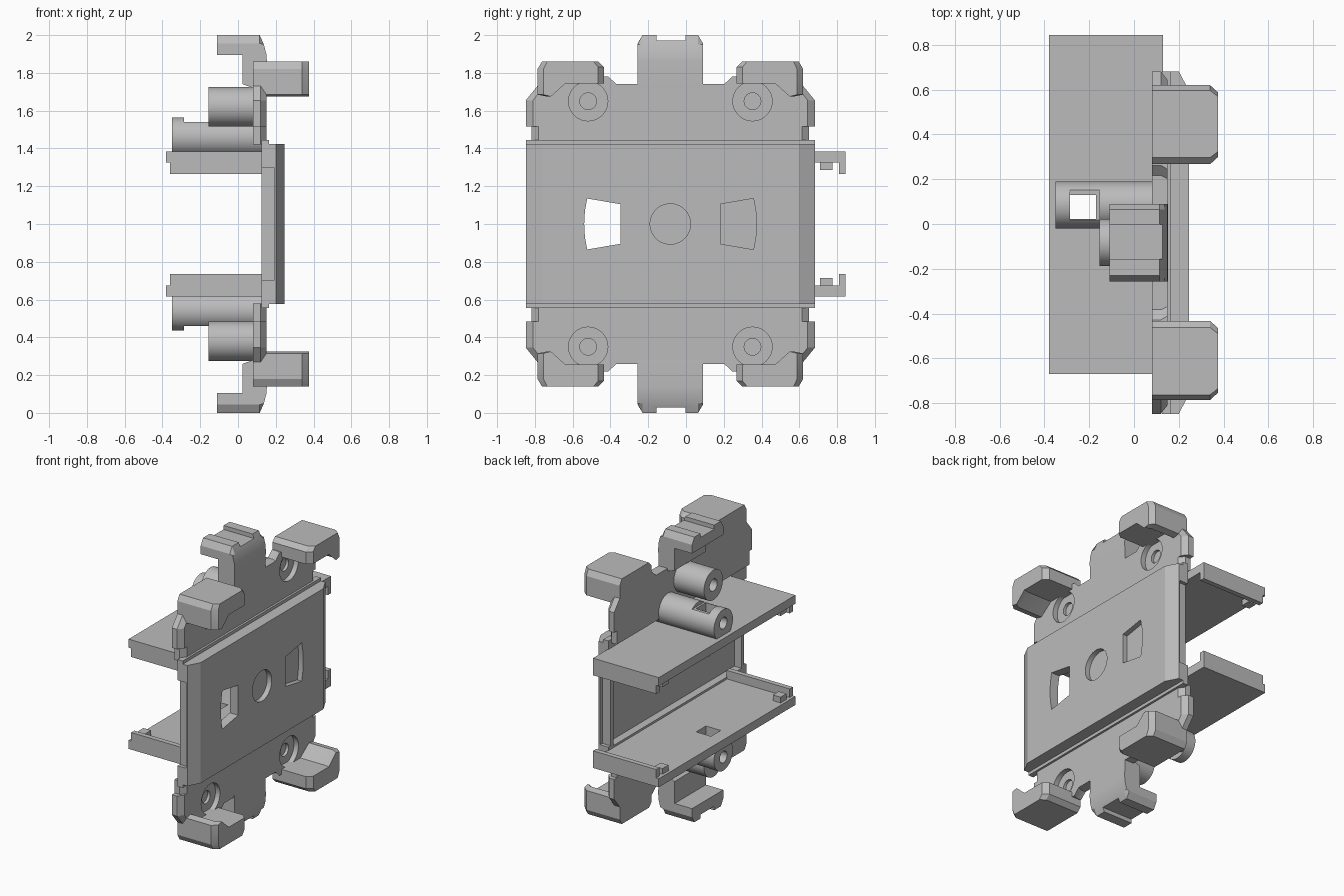
import bpy, bmesh, math
from mathutils import Vector

cube = bpy.data.objects.get("Cube")
if cube:
    bpy.data.objects.remove(cube, do_unlink=True)

grey = bpy.data.materials.new("plain_grey")
grey.use_nodes = True
GREY = (0.5, 0.5, 0.5, 1)
grey.diffuse_color = GREY
grey.node_tree.nodes["Principled BSDF"].inputs["Base Color"].default_value = GREY

CENTRE = Vector((0, -0.083, 1.0))   # the bracket is symmetric about this point
AXES = {"x": lambda t, a, b: (t, a, b),     # section (y, z) along x
        "y": lambda t, a, b: (a, t, b),     # section (x, z) along y
        "z": lambda t, a, b: (b, a, t)}     # section (y, x) along z


def loft(name, axis, layers, flip_y=1, flip_z=1):
    """Join matching sections [(position, points), ...] into a closed solid."""
    bm = bmesh.new()
    rings = []
    for t, pts in layers:
        ring = []
        for a, b in pts:
            x, y, z = AXES[axis](t, a, b)
            ring.append(bm.verts.new((x, y * flip_y, z * flip_z)))
        rings.append(ring)
    n = len(rings[0])
    for lo, hi in zip(rings, rings[1:]):
        for i in range(n):
            j = (i + 1) % n
            bm.faces.new((lo[i], lo[j], hi[j], hi[i]))
    bm.faces.new(rings[0])
    bm.faces.new(rings[-1])
    bmesh.ops.recalc_face_normals(bm, faces=bm.faces)
    me = bpy.data.meshes.new(name)
    bm.to_mesh(me)
    bm.free()
    me.materials.append(grey)
    ob = bpy.data.objects.new(name, me)
    ob.location = CENTRE
    bpy.context.collection.objects.link(ob)
    return ob


def box(name, x, y, z, flip_y=1, flip_z=1):
    pts = [(y[0], z[0]), (y[1], z[0]), (y[1], z[1]), (y[0], z[1])]
    return loft(name, "x", [(x[0], pts), (x[1], pts)], flip_y, flip_z)


def rod(name, x, y, z, r, flip_z=1, sides=40):
    turn = [2 * math.pi * i / sides for i in range(sides)]
    pts = [(y + r * math.cos(t), z + r * math.sin(t)) for t in turn]
    return loft(name, "x", [(x[0], pts), (x[1], pts)], 1, flip_z)


def cut(targets, cutter):
    cutter.hide_render = True
    for ob in targets:
        mod = ob.modifiers.new("cut", "BOOLEAN")
        mod.operation = "DIFFERENCE"
        mod.solver = "EXACT"
        mod.object = cutter
        bpy.context.view_layer.objects.active = ob
        bpy.ops.object.modifier_apply(modifier=mod.name)
    bpy.data.objects.remove(cutter, do_unlink=True)


def mirrored(half):
    return half + [(-a, b) for a, b in reversed(half)]


parts = []

# Rear wall and raised face panel with sloped ends
wall = box("rear_wall", (0.125, 0.165), (-0.765, 0.765), (-0.445, 0.445))
section = mirrored([(0.765, 0.16), (0.765, 0.2), (0.68, 0.245)])
panel = loft("face_panel", "z", [(-0.423, section), (0.423, section)])
body = [wall, panel]
cut(body, box("inner_recess", (0.1, 0.18), (-0.71, 0.71), (-0.31, 0.31)))
for s in (-1, 1):
    cut(body, box("end_recess", (0.1, 0.19), (0.74, 0.8), (-0.3, 0.3), s))

# Openings in the face: open window, blind window, round dimple
window = [(0.265, -0.105), (0.265, 0.105), (0.44, 0.135), (0.452, 0.07),
          (0.456, 0), (0.452, -0.07), (0.44, -0.135)]
cut(body, loft("open_window", "x", [(0.1, window), (0.3, window)], -1))
cut([panel], loft("blind_window", "x", [(0.21, window), (0.3, window)]))
cut([panel], rod("dimple", (0.21, 0.3), 0, 0, 0.107))
parts += body

wing_outline = mirrored([(0.735, 0.42), (0.735, 0.515), (0.765, 0.515), (0.765, 0.655),
                         (0.70, 0.735), (0.70, 0.78), (0.345, 0.78), (0.30, 0.74)])
wing_inset = [(a * 0.95, b) for a, b in wing_outline]
foot_outline = [(0.35, 0.745), (0.35, 0.83), (0.38, 0.86), (0.68, 0.86), (0.703, 0.82),
                (0.703, 0.685), (0.655, 0.675), (0.56, 0.745)]
foot_inset = [(0.527 + (a - 0.527) * 0.82, b) for a, b in foot_outline]
clip_outline = [(-0.11, 1.0), (-0.11, 0.895), (0.025, 0.895), (0.025, 0.74), (0.08, 0.72),
                (0.15, 0.72), (0.153, 0.86), (0.15, 0.9), (0.137, 0.95), (0.115, 1.0)]
clip_end = [(a, min(b, 0.955 + 0.0001 * i)) for i, (a, b) in enumerate(clip_outline)]

for s, side in ((1, "upper"), (-1, "lower")):
    # Wing plate with blind screw recesses
    wing = loft(side + "_wing", "x", [(0.08, wing_outline), (0.12, wing_outline),
                                      (0.15, wing_inset)], 1, s)
    for y in (-0.435, 0.435):
        cut([wing], rod("screw_seat", (0.115, 0.3), y, 0.65, 0.104, s))
        cut([wing], rod("screw_bore", (0.095, 0.3), y, 0.65, 0.044, s))
    parts.append(wing)

    # Corner feet
    for m, end in ((-1, "front"), (1, "back")):
        parts.append(loft(f"{side}_{end}_foot", "x", [(0.08, foot_outline),
                          (0.34, foot_outline), (0.375, foot_inset)], m, s))

    # Hooked clip with a shallow groove
    clip = loft(side + "_clip", "y", [(-0.173, clip_end), (-0.147, clip_outline),
                                      (0.147, clip_outline), (0.173, clip_end)], 1, s)
    cut([clip], box("clip_groove", (-0.2, 0.3), (-0.073, 0.08), (0.972, 1.1), 1, s))
    parts.append(clip)

    # Shelf with end rims and small tabs
    shelf = box(side + "_shelf", (-0.38, 0.13), (-0.587, 0.928), (0.325, 0.385), 1, s)
    parts.append(shelf)
    for y0, y1, t0, t1, end in ((-0.587, -0.552, -0.517, -0.452, "front"),
                                (0.893, 0.928, 0.793, 0.858, "back")):
        parts.append(box(f"{side}_{end}_rim", (-0.36, 0.13), (y0, y1), (0.265, 0.33), 1, s))
        parts.append(box(f"{side}_{end}_tab", (-0.36, -0.3), (t0, t1), (0.285, 0.33), 1, s))

    # Long tube on the shelf and short tube on the wing
    tube = rod(side + "_long_tube", (-0.35, 0.13), 0.168, 0.46, 0.105, s)
    cut([tube], rod("tube_bore", (-0.4, 0.05), 0.168, 0.47, 0.04, s))
    cut([tube, shelf], box("square_slot", (-0.285, -0.17), (0.105, 0.213), (0.2, 0.7), 1, s))
    cut([tube], box("tube_flat", (-0.285, -0.155), (0.0, 0.4), (0.54, 0.7), 1, s))
    cut([tube], box("tube_trim", (-0.4, 0.12), (0.0, 0.4), (0.3, 0.38), 1, s))
    boss = rod(side + "_short_tube", (-0.155, 0.09), 0, 0.62, 0.105, s)
    cut([boss], rod("boss_bore", (-0.2, 0.04), 0, 0.62, 0.042, s))
    parts += [tube, boss]

# Smooth round surfaces, keep edges sharp
bpy.ops.object.select_all(action="DESELECT")
for ob in parts:
    ob.select_set(True)
bpy.context.view_layer.objects.active = parts[0]
bpy.ops.object.shade_smooth_by_angle(angle=math.radians(25))
